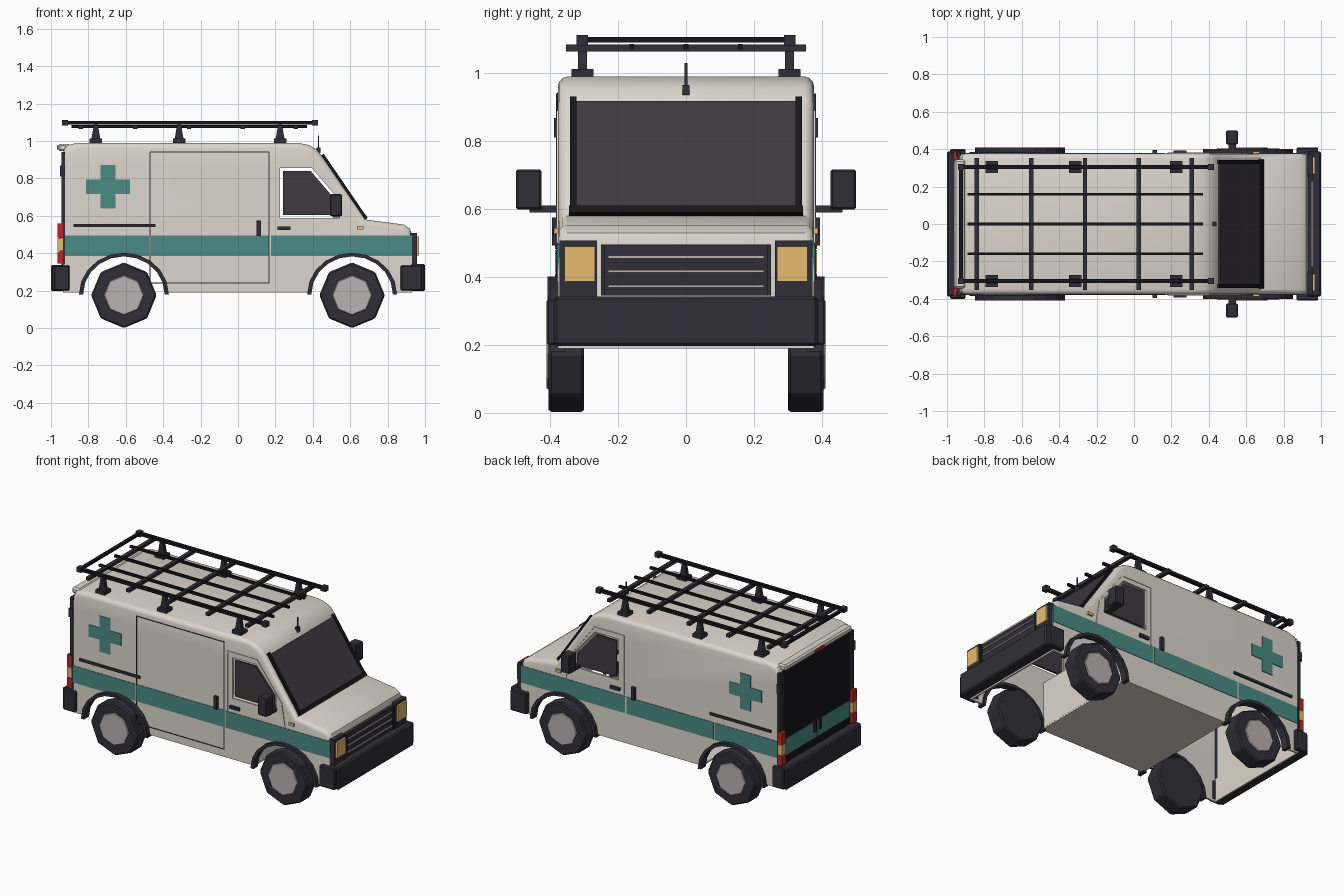
import bpy, bmesh, math
from mathutils import Vector

if "Cube" in bpy.data.objects:
    bpy.data.objects.remove(bpy.data.objects["Cube"])

def material(name, rgb):
    m = bpy.data.materials.new(name)
    m.diffuse_color = (*rgb, 1)
    m.use_nodes = True
    m.node_tree.nodes["Principled BSDF"].inputs["Base Color"].default_value = m.diffuse_color
    return m

CREAM = material("cream", (0.72, 0.67, 0.61))
GREEN = material("green", (0.07, 0.26, 0.24))
DARK = material("dark", (0.03, 0.028, 0.04))
BLACK = material("black", (0.008, 0.008, 0.01))
GLASS = material("glass", (0.05, 0.04, 0.055))
HUB = material("hub", (0.5, 0.44, 0.44))
AMBER = material("amber", (0.8, 0.5, 0.16))
RED = material("red", (0.5, 0.02, 0.02))

def add_prism(bm, pts, y0, y1):
    a = [bm.verts.new((x, y0, z)) for x, z in pts]
    b = [bm.verts.new((x, y1, z)) for x, z in pts]
    n = len(pts)
    faces = [bm.faces.new(a), bm.faces.new(b[::-1])]
    faces += [bm.faces.new((a[i], b[i], b[(i + 1) % n], a[(i + 1) % n])) for i in range(n)]
    bmesh.ops.recalc_face_normals(bm, faces=faces)

def finish(name, bm, mat):
    me = bpy.data.meshes.new(name)
    bm.to_mesh(me)
    bm.free()
    ob = bpy.data.objects.new(name, me)
    bpy.context.collection.objects.link(ob)
    if mat:
        me.materials.append(mat)
    return ob

def prism(name, pts, y0, y1, mat, mirror=False, bevel=0):
    """Extrude an xz outline along y, optionally copied to the other side."""
    bm = bmesh.new()
    add_prism(bm, pts, y0, y1)
    if mirror:
        add_prism(bm, pts, -y1, -y0)
    if bevel:
        bmesh.ops.bevel(bm, geom=bm.edges[:], offset=bevel, segments=1, affect='EDGES', profile=0.5)
    return finish(name, bm, mat)

def rect(x0, x1, z0, z1):
    return [(x0, z0), (x1, z0), (x1, z1), (x0, z1)]

def box(name, x0, x1, y0, y1, z0, z1, mat, mirror=False, bevel=0):
    return prism(name, rect(x0, x1, z0, z1), y0, y1, mat, mirror, bevel)

def arc(cx, cz, rx, rz, a0, a1, n):
    return [(cx + rx * math.cos(math.radians(a0 + (a1 - a0) * i / n)),
             cz + rz * math.sin(math.radians(a0 + (a1 - a0) * i / n))) for i in range(n + 1)]

def apply_mods(ob):
    bpy.context.view_layer.objects.active = ob
    for m in list(ob.modifiers):
        bpy.ops.object.modifier_apply(modifier=m.name)

# Body shell: side profile with wheel arches, open underneath at both ends
AX, AZ = 0.61, 0.19
profile = [(-0.935, AZ)] + arc(-AX, AZ, 0.225, 0.2, 180, 0, 10) + arc(AX, AZ, 0.225, 0.2, 180, 0, 10)
profile += [(0.93, AZ), (0.93, 0.50), (0.92, 0.53), (0.885, 0.553), (0.68, 0.58), (0.445, 0.925),
            (0.42, 0.955), (0.38, 0.978), (0.32, 0.99), (-0.86, 0.99), (-0.92, 0.975), (-0.935, 0.94)]
bm = bmesh.new()
add_prism(bm, profile, -0.377, 0.377)
drop = []
for f in bm.faces:
    c = f.calc_center_median()
    if abs(f.normal.y) < 0.5 and c.z < 0.42 and 0.1 < abs(c.x) < 0.91:
        drop.append(f)
bmesh.ops.delete(bm, geom=drop, context='FACES')
rim = [e for e in bm.edges if all(v.co.z > 0.49 for v in e.verts)
       and abs(e.verts[0].co.y - e.verts[1].co.y) < 0.01]
bmesh.ops.bevel(bm, geom=rim, offset=0.028, segments=3, affect='EDGES', profile=0.5)
body = finish("body_shell", bm, CREAM)
sol = body.modifiers.new("thick", 'SOLIDIFY')
sol.thickness, sol.offset = 0.014, -1
hole = prism("window_cutter", [(0.225, 0.588), (0.54, 0.588), (0.54, 0.685), (0.395, 0.855), (0.225, 0.855)],
             -0.6, 0.6, None)
hole.hide_render = True
cut = body.modifiers.new("windows", 'BOOLEAN')
cut.object, cut.operation, cut.solver = hole, 'DIFFERENCE', 'EXACT'
apply_mods(body)
bpy.data.objects.remove(hole)
bpy.ops.object.select_all(action='DESELECT')
body.select_set(True)
bpy.ops.object.shade_smooth_by_angle(angle=math.radians(35))
box("firewall", 0.375, 0.385, -0.36, 0.36, 0.2, 0.5, CREAM)

# Glazing
prism("side_window", [(0.24, 0.603), (0.525, 0.603), (0.525, 0.68), (0.388, 0.84), (0.24, 0.84)],
      0.362, 0.374, GLASS, True)
lo, hi, n = Vector((0.68, 0.585)), Vector((0.448, 0.925)), Vector((0.823, 0.569))
def slope(t0, t1, d0, d1):
    p, q = lo.lerp(hi, t0), lo.lerp(hi, t1)
    return [tuple(p + n * d0), tuple(q + n * d0), tuple(q + n * d1), tuple(p + n * d1)]
prism("windscreen", slope(0.05, 0.97, -0.005, 0.006), -0.33, 0.33, GLASS)
prism("windscreen_side_trim", slope(0, 1, -0.005, 0.012), 0.322, 0.342, BLACK, True)
prism("windscreen_lower_trim", slope(-0.01, 0.05, -0.005, 0.014), -0.345, 0.345, BLACK)

# Side stripe, cross and fittings
for i, (a, b) in enumerate([(-0.93, -0.476), (-0.466, 0.164), (0.176, 0.93)]):
    box(f"side_stripe_{i}", a, b, 0.372, 0.380, 0.385, 0.495, GREEN, True)
cx, cz, L, w = -0.695, 0.755, 0.117, 0.039
quad = [(w, w), (w, L), (-w, L)]
cross = []
for k in range(4):
    c, s = round(math.cos(k * math.pi / 2)), round(math.sin(k * math.pi / 2))
    cross += [(cx + x * c - z * s, cz + x * s + z * c) for x, z in quad]
prism("side_cross", cross, 0.372, 0.381, GREEN, True)
box("side_rail", -0.88, -0.44, 0.372, 0.386, 0.54, 0.556, DARK, True)
box("cargo_door_handle", 0.098, 0.122, 0.372, 0.395, 0.492, 0.575, DARK, True)
box("cab_door_handle", 0.21, 0.28, 0.372, 0.392, 0.523, 0.542, DARK, True)
box("side_marker", 0.635, 0.672, 0.37, 0.388, 0.526, 0.544, AMBER, True)
# Door seams
for x in (-0.47, 0.165):
    box("cargo_door_seam", x - 0.003, x + 0.003, -0.379, -0.372, 0.24, 0.94, DARK)
for z in (0.24, 0.94):
    box("cargo_door_seam", -0.47, 0.165, -0.379, -0.372, z - 0.003, z + 0.003, DARK)
prism("cab_door_edge", [(0.182, 0.5), (0.19, 0.5), (0.19, 0.882), (0.4, 0.882), (0.575, 0.65), (0.6, 0.5),
                        (0.606, 0.5), (0.582, 0.653), (0.404, 0.89), (0.182, 0.89)], 0.37, 0.381, CREAM, True)

# Mirrors
box("mirror_arm", 0.505, 0.545, 0.36, 0.46, 0.59, 0.61, DARK, True)
box("mirror_head", 0.492, 0.556, 0.425, 0.5, 0.598, 0.717, DARK, True, 0.006)

# Wheels and arch flares
def octagon(cx, r, n=8):
    return [(cx + r * math.cos(k * math.tau / n), 0.175 + r * math.sin(k * math.tau / n)) for k in range(n)]
for label, x in (("rear", -AX), ("front", AX)):
    prism(f"{label}_tyre", octagon(x, 0.175), 0.30, 0.404, DARK, True, 0.008)
    prism(f"{label}_hub", octagon(x, 0.107), 0.38, 0.41, HUB, True, 0.004)
    flare = arc(x, AZ - 0.01, 0.24, 0.222, 180, 0, 10) + arc(x, AZ - 0.01, 0.218, 0.203, 0, 180, 10)
    prism(f"{label}_arch_flare", flare, 0.355, 0.408 if x < 0 else 0.4, DARK, True)

# Bumpers
box("front_bumper", 0.925, 1.0, -0.388, 0.388, 0.197, 0.343, DARK, False, 0.008)
box("front_bumper_end", 0.87, 0.985, 0.365, 0.41, 0.2, 0.335, DARK, True, 0.006)
box("rear_bumper", -1.0, -0.93, -0.388, 0.388, 0.197, 0.338, DARK, False, 0.008)
box("rear_bumper_end", -0.985, -0.9, 0.365, 0.40, 0.2, 0.335, DARK, True, 0.006)

# Front grille and lamps
box("grille_panel", 0.92, 0.95, -0.25, 0.25, 0.345, 0.495, DARK)
box("grille_frame_side", 0.92, 0.958, 0.238, 0.25, 0.345, 0.495, DARK, True)
for z in (0.373, 0.417, 0.459):
    box("grille_bar", 0.945, 0.957, -0.23, 0.23, z - 0.004, z + 0.004, HUB)
box("headlight_surround", 0.92, 0.957, 0.262, 0.372, 0.335, 0.507, DARK, True)
box("headlight", 0.95, 0.969, 0.268, 0.358, 0.387, 0.49, AMBER, True)

# Rear doors and lamps
box("rear_doors", -0.944, -0.93, -0.345, 0.345, 0.33, 0.94, BLACK)
box("rear_stripe", -0.948, -0.94, 0.006, 0.335, 0.39, 0.495, GREEN, True)
box("rear_door_handle", -0.956, -0.94, 0.02, 0.04, 0.43, 0.5, DARK, True)
box("rear_hinge", -0.952, -0.925, 0.36, 0.388, 0.81, 0.868, DARK, True)
box("rear_corner_trim", -0.945, -0.925, 0.345, 0.382, 0.34, 0.94, DARK, True)
box("rear_roof_lip", -0.962, -0.9, -0.345, 0.345, 0.945, 0.985, CREAM, False, 0.01)
box("high_brake_light", -0.968, -0.955, -0.045, 0.045, 0.955, 0.975, RED)
for z0, z1, m in ((0.345, 0.41, RED), (0.413, 0.48, AMBER), (0.483, 0.56, RED)):
    box("tail_light", -0.965, -0.935, 0.345, 0.385, z0, z1, m, True)

# Roof rack
for x in (-0.76, -0.315, 0.225):
    box("rack_foot", x - 0.033, x + 0.033, 0.273, 0.337, 0.98, 1.012, DARK, True)
    prism("rack_post", [(x - 0.024, 1.01), (x + 0.024, 1.01), (x + 0.01, 1.09), (x - 0.01, 1.09)],
          0.292, 0.318, DARK, True)
box("rack_side_rail", -0.93, 0.42, 0.295, 0.315, 1.087, 1.107, BLACK, True)
for x in (-0.925, 0.412):
    box("rack_rail_cap", x - 0.016, x + 0.016, 0.288, 0.322, 1.082, 1.113, DARK, True)
for x in (-0.84, -0.55, -0.262, 0.025, 0.31):
    box("rack_crossbar", x - 0.012, x + 0.012, -0.353, 0.353, 1.064, 1.084, DARK)
for y in (-0.16, 0, 0.16):
    box("rack_slat", -0.89, 0.37, y - 0.007, y + 0.007, 1.07, 1.086, BLACK)
box("rack_end_bar", -0.935, -0.915, -0.305, 0.305, 1.09, 1.106, BLACK)

# Aerial
box("aerial_base", 0.42, 0.442, -0.011, 0.011, 0.935, 0.965, DARK)
box("aerial_rod", 0.428, 0.434, -0.004, 0.004, 0.96, 1.03, DARK)
